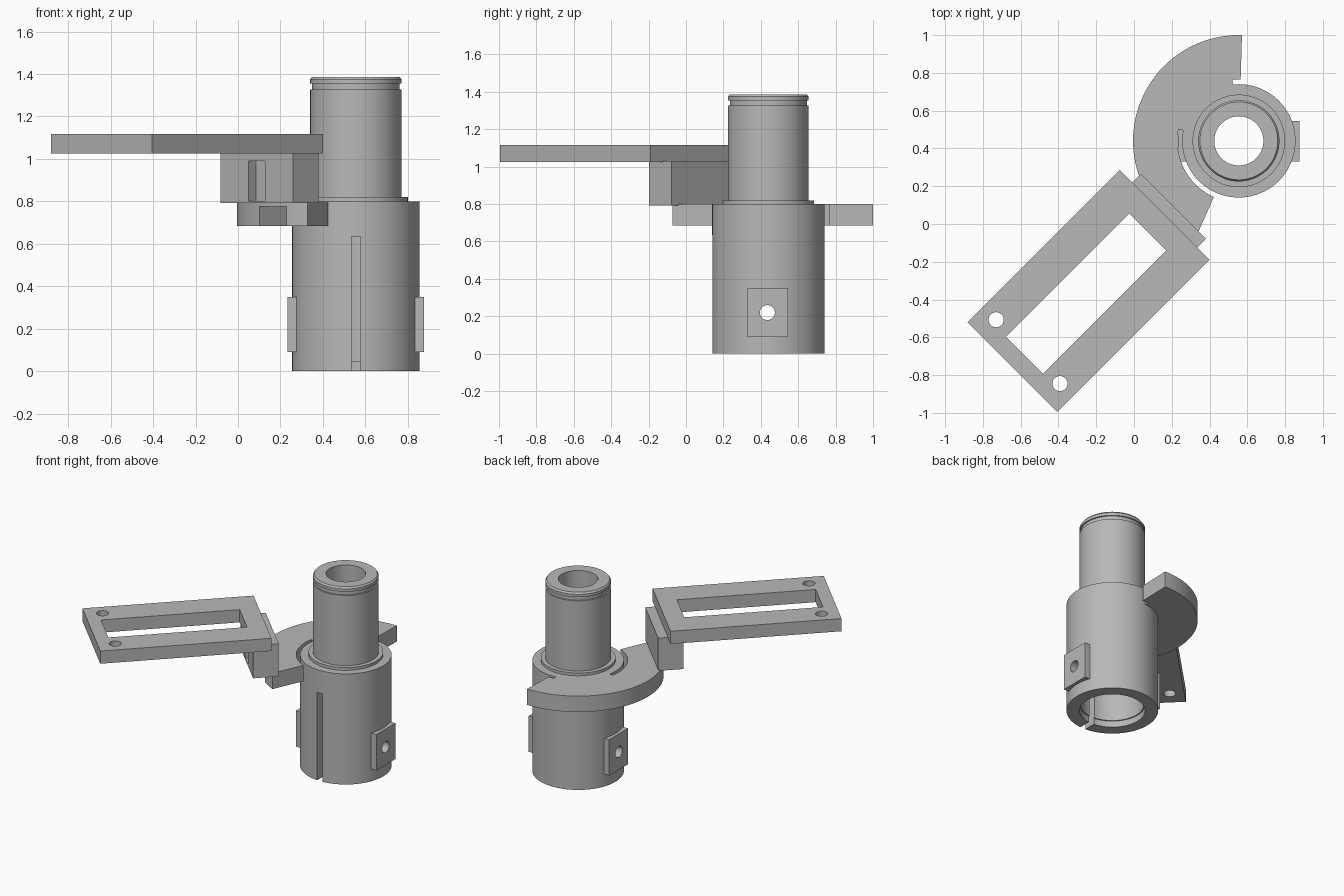
import bpy, bmesh, math
from mathutils import Vector

old = bpy.data.objects.get("Cube")
if old:
    bpy.data.objects.remove(old, do_unlink=True)

AXIS = Vector((0.555, 0.44, 0))      # tube centre line
ARM = math.radians(225)              # heading of the bracket: local x outward, y sideways

grey = bpy.data.materials.new("plain_grey")
grey.use_nodes = True
colour = (0.48, 0.48, 0.48, 1)
grey.diffuse_color = colour
grey.node_tree.nodes["Principled BSDF"].inputs["Base Color"].default_value = colour


def finish(name, bm, turn=0.0):
    bmesh.ops.recalc_face_normals(bm, faces=bm.faces)
    me = bpy.data.meshes.new(name)
    bm.to_mesh(me)
    bm.free()
    me.materials.append(grey)
    ob = bpy.data.objects.new(name, me)
    ob.location = AXIS
    ob.rotation_euler.z = turn
    bpy.context.collection.objects.link(ob)
    return ob


def prism(name, pts, z0, z1, turn=0.0):
    bm = bmesh.new()
    face = bm.faces.new([bm.verts.new((x, y, z0)) for x, y in pts])
    ext = bmesh.ops.extrude_face_region(bm, geom=[face])
    top = [v for v in ext["geom"] if isinstance(v, bmesh.types.BMVert)]
    bmesh.ops.translate(bm, verts=top, vec=(0, 0, z1 - z0))
    return finish(name, bm, turn)


def box(name, x0, x1, y0, y1, z0, z1, turn=0.0):
    return prism(name, [(x0, y0), (x1, y0), (x1, y1), (x0, y1)], z0, z1, turn)


def arc(r, a0, a1, n, cx=0.0, cy=0.0):
    angles = [math.radians(a0 + (a1 - a0) * i / n) for i in range(n + 1)]
    return [(cx + r * math.cos(a), cy + r * math.sin(a)) for a in angles]


def lathe(name, profile, steps=96):
    bm = bmesh.new()
    vs = [bm.verts.new((r, 0, z)) for r, z in profile]
    es = [bm.edges.new((vs[i - 1], vs[i])) for i in range(len(vs))]
    bmesh.ops.spin(bm, geom=vs + es, cent=(0, 0, 0), axis=(0, 0, 1),
                   angle=math.tau, steps=steps, use_duplicate=False)
    bmesh.ops.remove_doubles(bm, verts=bm.verts, dist=0.0005)
    return finish(name, bm)


def cut(ob, *cutters):
    # Subtract the cutters, then bake the result and discard them
    for c in cutters:
        c.hide_render = True
        mod = ob.modifiers.new("cut", 'BOOLEAN')
        mod.operation = 'DIFFERENCE'
        mod.solver = 'EXACT'
        mod.object = c
    bpy.context.view_layer.update()
    deps = bpy.context.evaluated_depsgraph_get()
    me = bpy.data.meshes.new_from_object(ob.evaluated_get(deps))
    ob.modifiers.clear()
    ob.data = me
    for c in cutters:
        bpy.data.objects.remove(c, do_unlink=True)


def smooth(ob):
    for p in ob.data.polygons:
        p.use_smooth = True
    ob.data.set_sharp_from_angle(angle=math.radians(30))


def cross_hole():
    # Horizontal screw hole through both pads and the tube wall
    ob = prism("hole_cutter", arc(0.04, 0, 348.75, 31), -0.5, 0.5)
    ob.rotation_euler = (0, math.pi / 2, 0)
    ob.location = AXIS + Vector((0, -0.005, 0.22))
    return ob


# Stepped hollow tube with a snap groove near the top
tube = lathe("stepped_tube", [
    (0.215, 0), (0.3, 0), (0.3, 0.8), (0.245, 0.8), (0.245, 0.82), (0.215, 0.82),
    (0.215, 1.328), (0.206, 1.328), (0.206, 1.355), (0.215, 1.355), (0.215, 1.375),
    (0.206, 1.387), (0.13, 1.387), (0.13, 0.7), (0.207, 0.7), (0.207, 0.045),
    (0.215, 0.045)])
cut(tube, cross_hole(), box("slit_cutter", -0.021, 0.021, -0.4, -0.1, -0.1, 0.635))
smooth(tube)

# Screw pads on both sides
for name, side in (("left_pad", 1), ("right_pad", -1)):
    x0, x1 = sorted((side * 0.278, side * 0.322))
    pad = box(name, x0, x1, -0.11, 0.105, 0.09, 0.35)
    cut(pad, cross_hole())
    smooth(pad)

# Curved arm, joined to the tube along part of its inner arc
outline = (arc(0.56, 88.3, 246, 64) + arc(0.325, 246, 169, 24)
           + arc(0.29, 169, 96, 24) + arc(0.325, 96, 88.3, 4))
arm = prism("curved_arm", outline, 0.685, 0.8)
cut(arm, box("pocket_cutter", 0.36, 0.7, -0.09, 0.09, 0.6, 0.775, ARM))
smooth(arm)

# Upright block with a slot in its outer face
block = box("upright_block", 0.49, 0.66, -0.243, 0.243, 0.793, 1.03, ARM)
cut(block, box("slot_cutter", 0.61, 0.7, -0.056, 0.056, 0.802, 0.99, ARM))

# Flat rectangular frame with two corner holes
frame = box("flat_frame", 0.555, 1.694, -0.336, 0.336, 1.025, 1.117, ARM)
holes = [prism("hole_cutter", arc(0.04, 0, 348.75, 31, 1.578, y), 0.9, 1.2, ARM)
         for y in (-0.239, 0.239)]
cut(frame, box("window_cutter", 0.682, 1.605, -0.138, 0.138, 0.9, 1.2, ARM), *holes)
smooth(frame)
